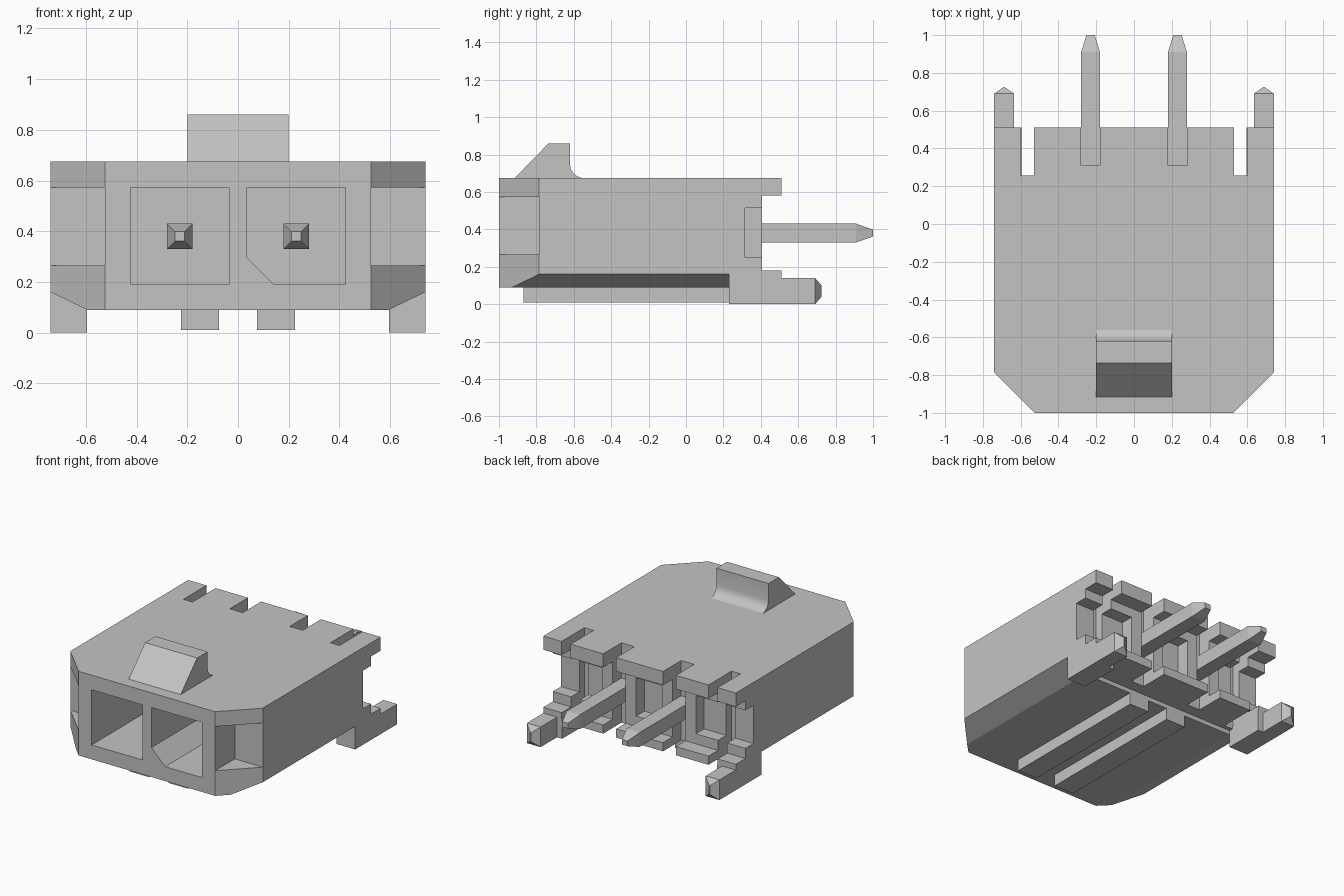
import bpy, bmesh
from mathutils import Vector

if "Cube" in bpy.data.objects:
    bpy.data.objects.remove(bpy.data.objects["Cube"], do_unlink=True)

grey = bpy.data.materials.new("plain grey")
grey.use_nodes = True
GREY = (0.55, 0.55, 0.55, 1)
grey.diffuse_color = GREY
grey.node_tree.nodes["Principled BSDF"].inputs["Base Color"].default_value = GREY


def finish(name, bm):
    bmesh.ops.recalc_face_normals(bm, faces=bm.faces)
    me = bpy.data.meshes.new(name)
    bm.to_mesh(me)
    bm.free()
    me.materials.append(grey)
    ob = bpy.data.objects.new(name, me)
    bpy.context.collection.objects.link(ob)
    return ob


def prism(name, pts, axis, lo, hi):
    """Extrude a 2D profile along an axis; profile uses the other two axes in order."""
    def place(p, d):
        return {"x": (d, p[0], p[1]), "y": (p[0], d, p[1]), "z": (p[0], p[1], d)}[axis]
    bm = bmesh.new()
    face = bm.faces.new([bm.verts.new(place(p, lo)) for p in pts])
    ext = bmesh.ops.extrude_face_region(bm, geom=[face])
    verts = [g for g in ext["geom"] if isinstance(g, bmesh.types.BMVert)]
    bmesh.ops.translate(bm, vec=Vector(place((0, 0), hi - lo)), verts=verts)
    return finish(name, bm)


def box(name, x, y, z):
    return prism(name, [(x[0], y[0]), (x[1], y[0]), (x[1], y[1]), (x[0], y[1])], "z", *z)


def loft(name, rings):
    """Rectangular rings (cx, cz, half width, half height, y) joined into a bar."""
    bm = bmesh.new()
    loops = [[bm.verts.new((cx + sx * w, y, cz + sz * h))
              for sx, sz in ((-1, -1), (1, -1), (1, 1), (-1, 1))]
             for cx, cz, w, h, y in rings]
    for a, b in zip(loops, loops[1:]):
        for i in range(4):
            j = (i + 1) % 4
            bm.faces.new((a[i], a[j], b[j], b[i]))
    bm.faces.new(loops[0])
    bm.faces.new(loops[-1])
    return finish(name, bm)


def span(s, a, b):
    return tuple(sorted((s * a, s * b)))


def cut(target, cutter):
    mod = target.modifiers.new("cut", "BOOLEAN")
    mod.operation = "DIFFERENCE"
    mod.solver = "EXACT"
    mod.object = cutter
    bpy.context.view_layer.objects.active = target
    bpy.ops.object.modifier_apply(modifier=mod.name)
    bpy.data.objects.remove(cutter, do_unlink=True)


# Housing with chamfered lower edges
BACK = 0.23
housing = prism("housing", [(-0.595, 0.09), (0.595, 0.09), (0.74, 0.16), (0.74, 0.675),
                            (-0.74, 0.675), (-0.74, 0.16)], "y", -1, BACK)

# Front corners: bevelled in plan, with a square notch at mid height
for s in (-1, 1):
    cut(housing, prism("corner_cutter", [(s * 0.505, -1.02), (s * 0.8, -1.02),
                                         (s * 0.8, -0.725)], "z", -0.1, 0.9))
    cut(housing, box("notch_cutter", span(s, 0.525, 0.9), (-1.2, -0.785), (0.265, 0.572)))

# Two contact cavities, one keyed at a lower corner
cut(housing, box("cavity_cutter", (-0.425, -0.035), (-1.2, 0.2), (0.19, 0.573)))
cut(housing, prism("keyed_cavity_cutter", [(0.035, 0.295), (0.14, 0.19), (0.425, 0.19),
                                           (0.425, 0.573), (0.035, 0.573)], "y", -1.2, 0.2))

# Latch ramp on top, with a concave fillet behind
latch = prism("latch", [(-0.915, 0.67), (-0.915, 0.675), (-0.735, 0.86), (-0.62, 0.86),
                        (-0.62, 0.745), (-0.615, 0.72), (-0.603, 0.70), (-0.585, 0.685),
                        (-0.56, 0.675), (-0.56, 0.67)], "x", -0.2, 0.2)
latch.data.polygons.foreach_set("use_smooth", [True] * len(latch.data.polygons))
bpy.ops.object.select_all(action="DESELECT")
latch.select_set(True)
bpy.context.view_layer.objects.active = latch
bpy.ops.object.shade_smooth_by_angle(angle=0.6)

# Stepped rear lips, split by slots
rear_profile = [(BACK, 0.12), (0.51, 0.12), (0.51, 0.18), (0.405, 0.18), (0.405, 0.25),
                (0.315, 0.25), (0.315, 0.515), (0.405, 0.515), (0.405, 0.58),
                (0.51, 0.58), (0.51, 0.675), (BACK, 0.675)]
prism("rear_middle", rear_profile, "x", -0.18, 0.18)
for s, side in ((-1, "right"), (1, "left")):
    prism("rear_inner_" + side, rear_profile, "x", *span(s, 0.28, 0.53))
    prism("rear_outer_" + side, rear_profile, "x", *span(s, 0.60, 0.74))
    box("pin_slot_wall_" + side, span(s, 0.18, 0.28), (BACK, 0.31), (0.12, 0.675))
    box("side_slot_wall_" + side, span(s, 0.53, 0.60), (BACK, 0.258), (0.12, 0.675))

    # Posts beside each pin
    for i, (a, b) in enumerate(((0.10, 0.18), (0.28, 0.36))):
        box(f"rear_post_{side}_{i}", span(s, a, b), (0.31, 0.405), (0.25, 0.515))

    # Square contact pin tapered at both ends
    x = s * 0.23
    loft("pin_" + side, [(x, 0.38, 0.018, 0.018, -0.55), (x, 0.38, 0.05, 0.05, -0.46),
                         (x, 0.38, 0.05, 0.05, 0.91), (x, 0.38, 0.022, 0.018, 1.0)])

    # Mounting foot and its pointed peg
    box("foot_" + side, span(s, 0.595, 0.74), (BACK, 0.51), (0, 0.14))
    loft("peg_" + side, [(s * 0.6875, 0.07, 0.0525, 0.07, 0.51),
                         (s * 0.6875, 0.07, 0.0525, 0.07, 0.69),
                         (s * 0.6875, 0.07, 0.003, 0.03, 0.725)])

    # Underside rail
    box("rail_" + side, span(s, 0.075, 0.225), (-0.87, BACK), (0.01, 0.1))
